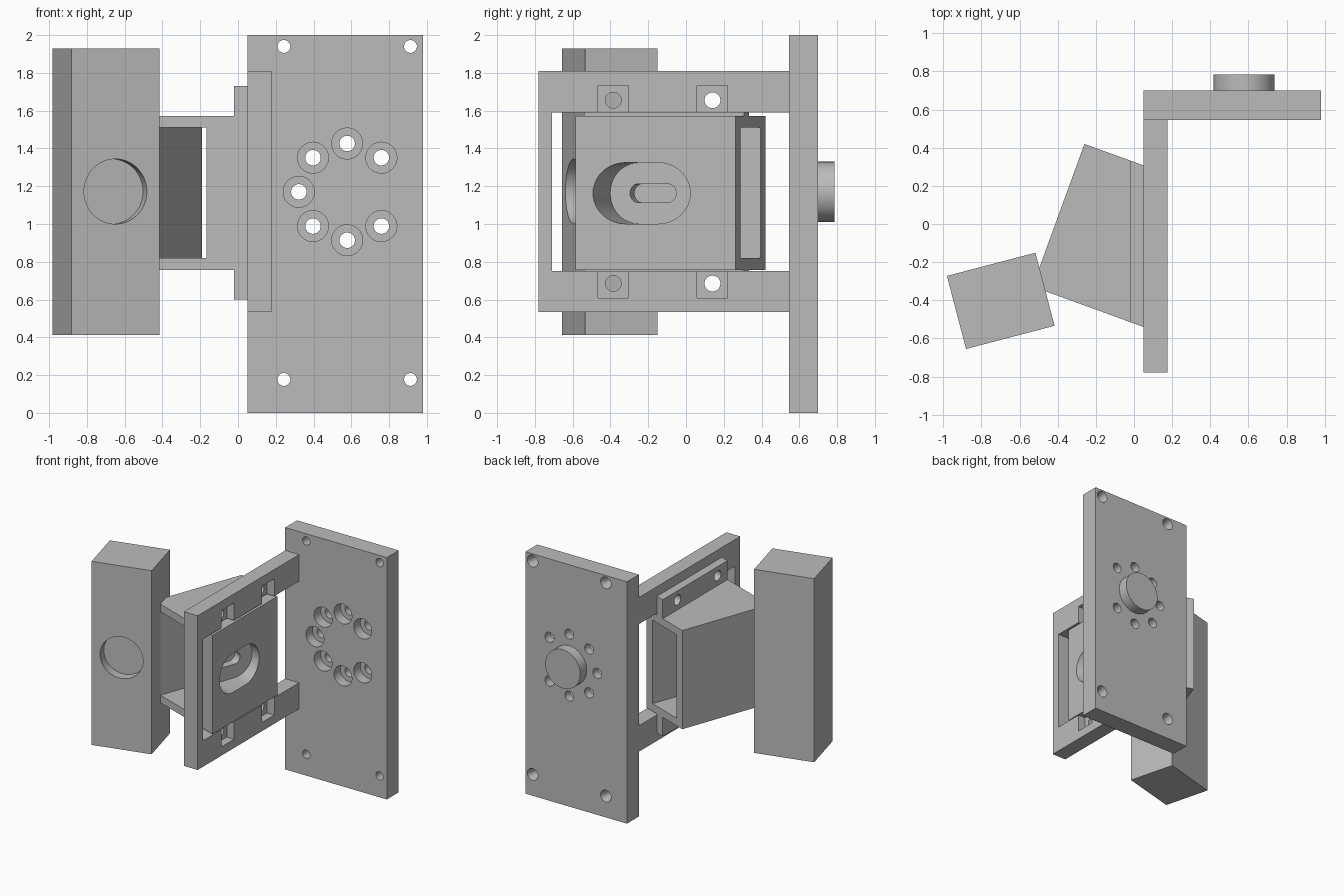
import bpy, bmesh, math
from mathutils import Vector

old = bpy.data.objects.get("Cube")
if old:
    bpy.data.objects.remove(old, do_unlink=True)

grey = bpy.data.materials.new("light_grey")
grey.use_nodes = True
colour = (0.5, 0.5, 0.5, 1)
grey.diffuse_color = colour
grey.node_tree.nodes["Principled BSDF"].inputs["Base Color"].default_value = colour

X, Y, Z = Vector((1, 0, 0)), Vector((0, 1, 0)), Vector((0, 0, 1))


def solid(name, outline, lo, hi, axes=(X, Y, Z), origin=(0, 0, 0), end_scale=1):
    """Extrude a 2D outline along the third axis, with optional taper about origin."""
    a, b, n = axes
    bm = bmesh.new()
    rings = [[bm.verts.new(Vector(origin) + (a * p + b * q) * s + n * h) for p, q in outline]
             for h, s in ((lo, 1), (hi, end_scale))]
    bm.faces.new(rings[0])
    bm.faces.new(rings[1])
    count = len(outline)
    for i in range(count):
        j = (i + 1) % count
        bm.faces.new((rings[0][i], rings[0][j], rings[1][j], rings[1][i]))
    bmesh.ops.recalc_face_normals(bm, faces=bm.faces)
    mesh = bpy.data.meshes.new(name)
    bm.to_mesh(mesh)
    bm.free()
    mesh.materials.append(grey)
    obj = bpy.data.objects.new(name, mesh)
    bpy.context.collection.objects.link(obj)
    return obj


def rect(x0, x1, y0, y1):
    return [(x0, y0), (x1, y0), (x1, y1), (x0, y1)]


def slot(r, half=0.0, steps=24):
    """Circle, or a rounded slot when half is above zero."""
    pts = []
    for side in (1, -1):
        for i in range(steps + (1 if half else 0)):
            t = math.pi * (i / steps - 0.5)
            pts.append((side * (half + r * math.cos(t)), side * r * math.sin(t)))
    return pts


def select(obj):
    bpy.ops.object.select_all(action="DESELECT")
    obj.select_set(True)
    bpy.context.view_layer.objects.active = obj


def cut(obj, *args, **kw):
    cutter = solid("cutter", *args, **kw)
    cutter.hide_render = True
    select(obj)
    mod = obj.modifiers.new("cut", "BOOLEAN")
    mod.operation, mod.solver, mod.object = "DIFFERENCE", "EXACT", cutter
    bpy.ops.object.modifier_apply(modifier=mod.name)
    bpy.data.objects.remove(cutter, do_unlink=True)


def smooth(obj):
    select(obj)
    bpy.ops.object.shade_smooth_by_angle(angle=math.radians(30))


# Rear mounting plate with countersunk corner holes and a ring of counterbores
FRONT = (X, Z, Y)
plate = solid("mounting_plate", rect(0.05, 0.98, 0, 2), 0.545, 0.70, FRONT)
for x in (0.243, 0.913):
    for z in (0.177, 1.94):
        cut(plate, slot(0.034), 0.5, 0.75, FRONT, (x, 0, z))
        cut(plate, slot(0.034), 0.65, 0.71, FRONT, (x, 0, z), end_scale=1.5)
for k in range(1, 8):
    t = k * math.pi / 4
    spot = (0.578 + 0.256 * math.cos(t), 0, 1.17 + 0.256 * math.sin(t))
    cut(plate, slot(0.041), 0.5, 0.75, FRONT, spot)
    cut(plate, slot(0.082), 0.5, 0.63, FRONT, spot)
smooth(plate)
smooth(solid("rear_boss", slot(0.16, steps=32), 0.70, 0.785, FRONT, (0.578, 0, 1.17)))

# Side frame with an open window and square nut pockets
SIDE = (Y, Z, X)
BOLTS = [(y, z) for y in (-0.385, 0.14) for z in (0.685, 1.655)]
frame = solid("side_frame", rect(-0.78, 0.545, 0.535, 1.81), 0.05, 0.177, SIDE)
cut(frame, rect(-0.71, 0.6, 0.75, 1.59), 0, 0.25, SIDE)
for y, z in BOLTS:
    cut(frame, slot(0.042), 0, 0.25, SIDE, (y * X.x * Y + z * Z))
    z0, z1 = (0.607, 0.76) if z < 1 else (1.58, 1.733)
    cut(frame, rect(y - 0.081, y + 0.081, z0, z1), 0.11, 0.25, SIDE)
smooth(frame)

# Angled housing: u points out of the sloped rear wall, v runs along it
tilt = math.radians(20)
U = Vector((math.cos(tilt), -math.sin(tilt), 0))
V = Vector((-math.sin(tilt), -math.cos(tilt), 0))
CORNER = Vector((-0.26, 0.42, 0))
DEPTH = 0.796


def edge_y(x, v):
    """y of the housing side at a given x."""
    start = CORNER + V * v
    return start.y - (x - start.x) * math.tan(tilt)


def slab(x0, x1):
    return [(x0, edge_y(x0, 0)), (x1, edge_y(x1, 0)),
            (x1, edge_y(x1, DEPTH)), (x0, edge_y(x0, DEPTH))]


far = CORNER + V * DEPTH
outline = [CORNER.xy, *slab(0, 0.177)[1:3], far.xy]
housing = solid("angled_housing", outline, 0.757, 1.573)
cut(housing, rect(0.075, 0.388, -0.1, 0.9), 0.82, 1.51, (U, V, Z), CORNER)
centre = CORNER + V * 0.466 + Z * 1.163
cut(housing, slot(0.162, 0.08), 0.457, 1.2, (V, Z, U), centre)
cut(housing, slot(0.05, 0.08), 0.25, 0.6, (V, Z, U), centre)
smooth(housing)

# Bolting flanges above and below the housing
for name, z0, z1 in (("lower_flange", 0.6, 0.757), ("upper_flange", 1.573, 1.73)):
    flange = solid(name, slab(-0.02, 0.05), z0, z1)
    for y, z in BOLTS:
        if z0 < z < z1:
            cut(flange, slot(0.042), -0.1, 0.2, SIDE, (0, y, z))
    smooth(flange)

# Turned rectangular block with a round recess in its front
turn = math.radians(14.7)
A = Vector((math.cos(turn), math.sin(turn), 0))
B = Vector((-math.sin(turn), math.cos(turn), 0))
MID = Vector((-0.699, -0.403, 0))
block = solid("sensor_block", rect(-0.24, 0.24, -0.198, 0.198), 0.412, 1.93, (A, B, Z), MID)
cut(block, slot(0.172, steps=32), -0.3, -0.118, (A, Z, B), MID + Z * 1.172)
smooth(block)
